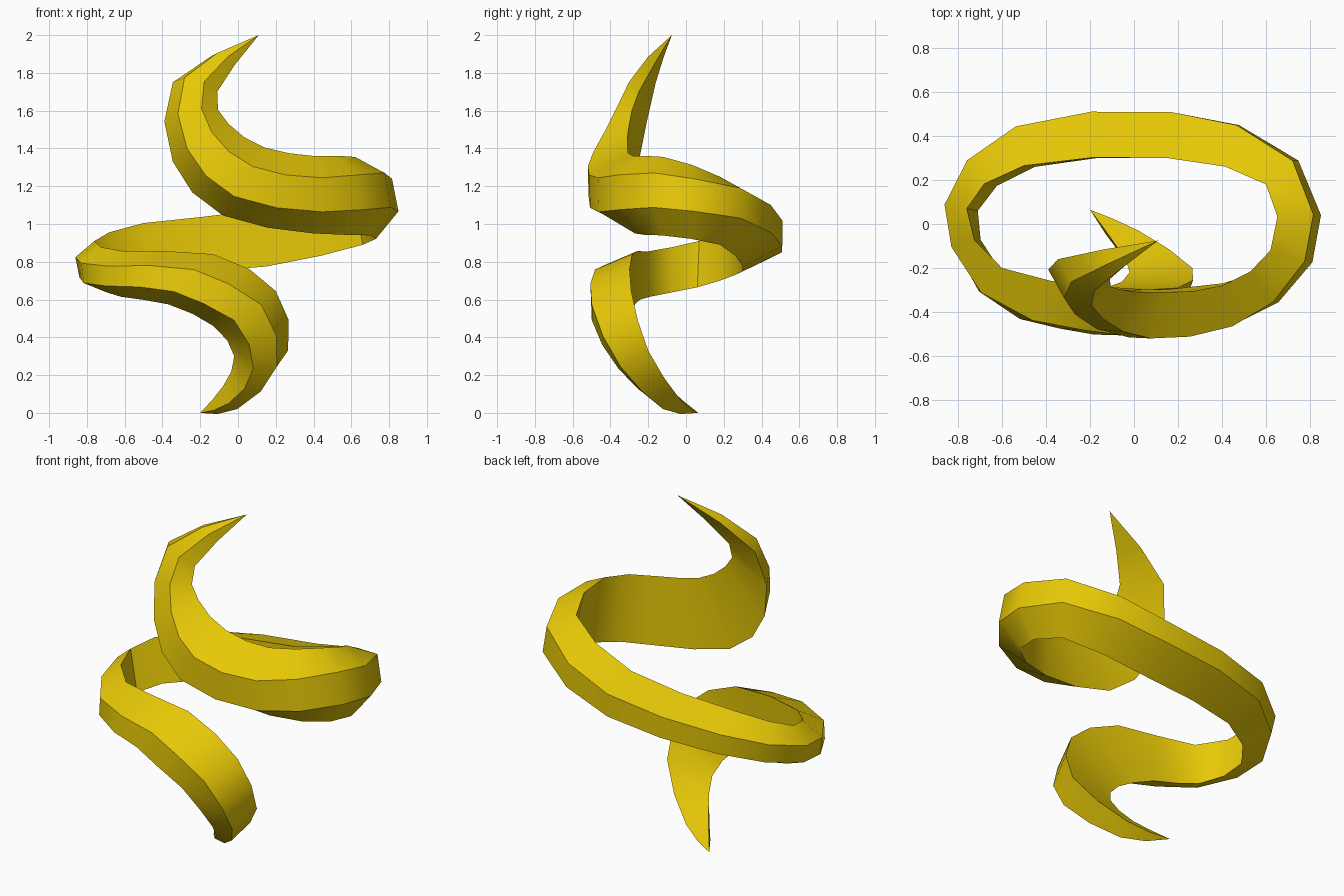
import bpy, bmesh
from mathutils import Vector

if "Cube" in bpy.data.objects:
    bpy.data.objects.remove(bpy.data.objects["Cube"])

# Upper and lower guide edges of the ribbon's flat inner face, tip to tip
UPPER = [(-.2, .065, 0), (.02, -.03, .07), (.265, -.2, .33), (.2, -.29, .645),
         (-.13, -.285, .84), (-.6, -.2, .855), (-.76, .07, .91), (-.5, .265, 1.005),
         (.15, .3, 1.08), (.6, .18, 1.25), (.62, -.12, 1.355), (.4, -.28, 1.36),
         (.14, -.31, 1.405), (-.05, -.3, 1.53), (-.11, -.25, 1.7), (.11, -.075, 2)]
LOWER = [(-.2, .065, 0), (-.08, -.1, .14), (-.02, -.22, .3), (-.13, -.29, .46),
         (-.37, -.27, .575), (-.62, -.19, .615), (-.71, .06, .665), (-.45, .26, .73),
         (.15, .3, .775), (.66, .18, .89), (.7, -.13, .94), (.4, -.27, .95),
         (-.08, -.3, 1.045), (-.345, -.25, 1.33), (-.345, -.16, 1.75), (.11, -.075, 2)]


def smooth(points):
    """Insert a Catmull-Rom midpoint between neighbouring points."""
    p = [Vector(v) for v in points]
    p = [2 * p[0] - p[1]] + p + [2 * p[-1] - p[-2]]
    out = []
    for i in range(1, len(p) - 2):
        out += [p[i], (9 * (p[i] + p[i + 1]) - p[i - 1] - p[i + 2]) / 16]
    return out + [p[-2]]


top, low = smooth(UPPER), smooth(LOWER)
mid = [(a + b) / 2 for a, b in zip(top, low)]
last = len(mid) - 1

# Trapezoid section: wide flat inside, narrow raised outside, tapering to points
bm = bmesh.new()
rings = []
for i, (t, b) in enumerate(zip(top, low)):
    tangent = mid[min(i + 1, last)] - mid[max(i - 1, 0)]
    out = (t - b).cross(tangent)
    if out.length > 1e-6:
        out.normalize()
    n = out.copy()
    taper = min(1, (min(i, last - i) / 5.5) ** 0.75)
    out *= (.215 - .085 * abs(n.x) + .015 * n.x) * taper
    out.y *= 1 - .45 * n.x ** 2  # the coil is thinner at its sides
    if last - i < 6:
        out.x *= .3  # upper tail leans forward
    shift = -.07 * n.y if 6 < i < 20 else 0
    section = [t, t.lerp(b, .27 + shift) + out, t.lerp(b, .71 + shift) + out, b]
    rings.append([bm.verts.new(v) for v in section])
for r, s in zip(rings, rings[1:]):
    for k in range(4):
        m = (k + 1) % 4
        bm.faces.new((r[k], r[m], s[m], s[k]))
bmesh.ops.remove_doubles(bm, verts=bm.verts, dist=1e-4)
bmesh.ops.recalc_face_normals(bm, faces=bm.faces)

mesh = bpy.data.meshes.new("spiral_ribbon")
bm.to_mesh(mesh)
bm.free()
ribbon = bpy.data.objects.new("spiral_ribbon", mesh)
bpy.context.collection.objects.link(ribbon)

# Yellow surface, smooth along the length with crisp ridges
yellow = bpy.data.materials.new("yellow")
yellow.diffuse_color = (.8, .58, .002, 1)
yellow.use_nodes = True
yellow.node_tree.nodes["Principled BSDF"].inputs["Base Color"].default_value = yellow.diffuse_color
mesh.materials.append(yellow)
bpy.context.view_layer.objects.active = ribbon
ribbon.select_set(True)
bpy.ops.object.shade_smooth_by_angle(angle=.7)
